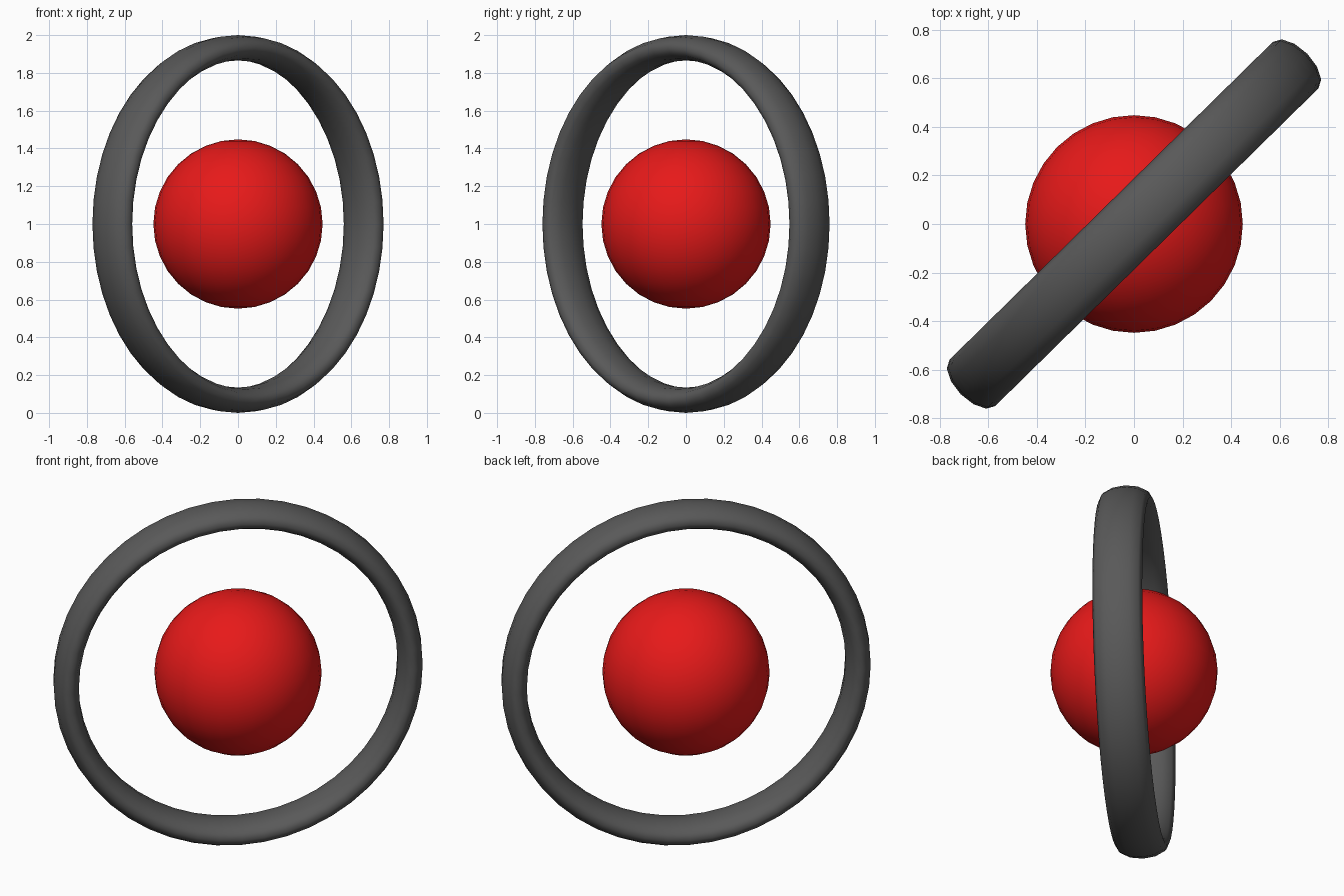
import bpy
import math

if "Cube" in bpy.data.objects:
    bpy.data.objects.remove(bpy.data.objects["Cube"])


def finish(obj, name, color):
    obj.name = name
    mat = bpy.data.materials.new(name + "_material")
    mat.diffuse_color = (*color, 1)
    mat.use_nodes = True
    mat.node_tree.nodes["Principled BSDF"].inputs["Base Color"].default_value = mat.diffuse_color
    obj.data.materials.append(mat)
    bpy.ops.object.shade_smooth()


# Central ball
bpy.ops.mesh.primitive_uv_sphere_add(segments=32, ring_count=16, radius=0.448,
                                     location=(0, 0, 1))
finish(bpy.context.object, "ball", (0.8, 0.01, 0.01))

# Upright ring, turned diagonally, its tube twice as wide as it is thick
bpy.ops.mesh.primitive_torus_add(major_segments=48, minor_segments=12,
                                 major_radius=0.933, minor_radius=0.067,
                                 location=(0, 0, 1),
                                 rotation=(math.pi / 2, 0, math.radians(44.5)))
ring = bpy.context.object
ring.scale = (1, 1, 2)
bpy.ops.object.transform_apply(location=False, rotation=False, scale=True)
finish(ring, "ring", (0.1, 0.1, 0.1))
